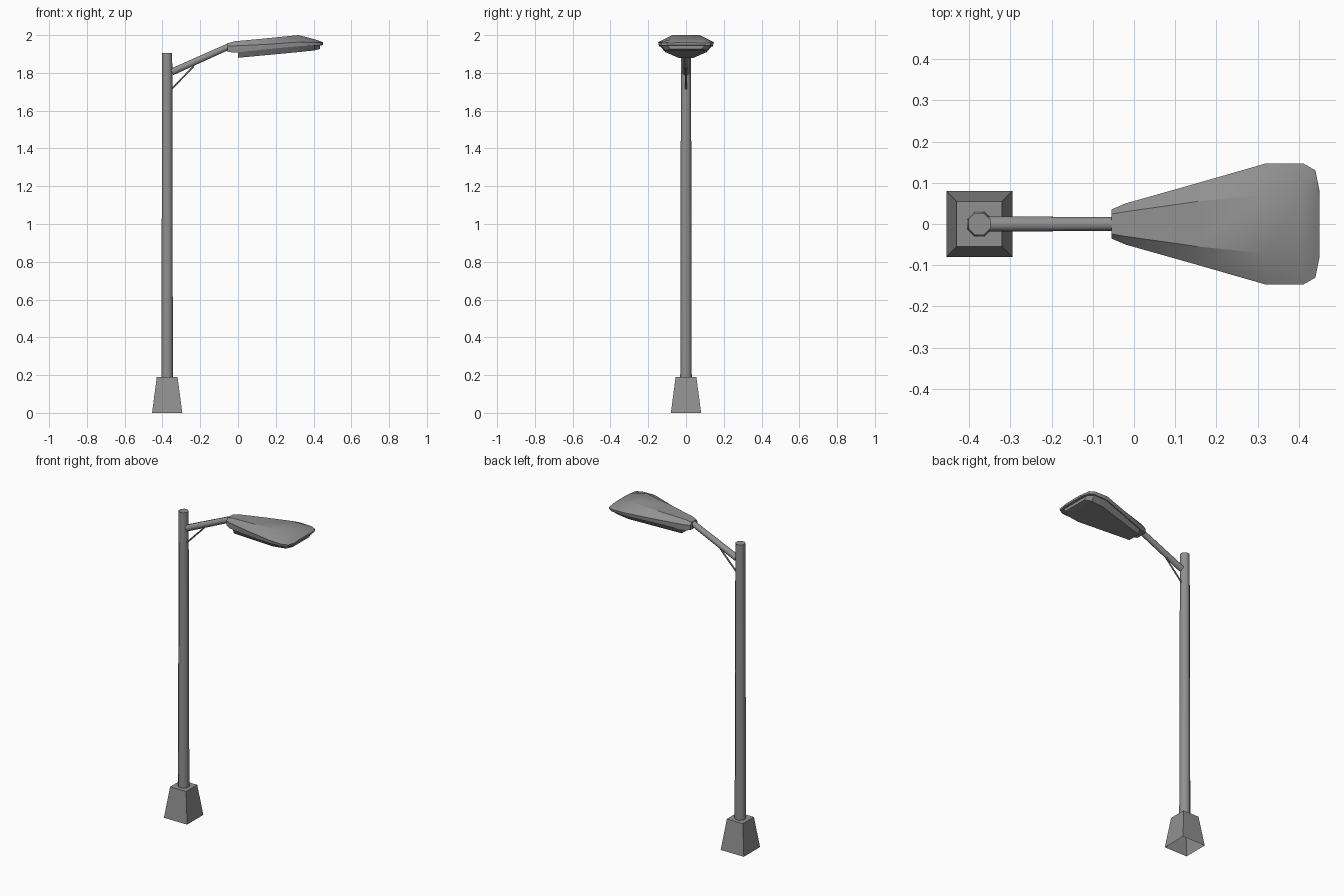
import bpy, bmesh, math
from mathutils import Vector, Matrix

if "Cube" in bpy.data.objects:
    bpy.data.objects.remove(bpy.data.objects["Cube"])

grey = bpy.data.materials.new("dark_grey_metal")
grey.diffuse_color = (0.28, 0.28, 0.28, 1)
grey.use_nodes = True
grey.node_tree.nodes["Principled BSDF"].inputs["Base Color"].default_value = grey.diffuse_color


def finish(name, bm, angle=30):
    bmesh.ops.recalc_face_normals(bm, faces=bm.faces)
    me = bpy.data.meshes.new(name)
    bm.to_mesh(me)
    bm.free()
    me.materials.append(grey)
    ob = bpy.data.objects.new(name, me)
    bpy.context.collection.objects.link(ob)
    if angle:
        bpy.ops.object.select_all(action='DESELECT')
        ob.select_set(True)
        bpy.context.view_layer.objects.active = ob
        bpy.ops.object.shade_smooth_by_angle(angle=math.radians(angle))
    return ob


def rod(name, a, b, r1, r2, sides, angle=50):
    """Tapered prism from point a to point b."""
    a, b = Vector(a), Vector(b)
    d = b - a
    rot = d.to_track_quat('Z', 'Y').to_matrix().to_4x4()
    spin = Matrix.Rotation(math.pi / sides, 4, 'Z')
    bm = bmesh.new()
    bmesh.ops.create_cone(bm, cap_ends=True, segments=sides, radius1=r1, radius2=r2,
                          depth=d.length, matrix=Matrix.Translation((a + b) / 2) @ rot @ spin)
    return finish(name, bm, angle)


def loft(name, sections):
    """Skin closed loops, each (x, half profile of (y, z) from top to bottom)."""
    bm = bmesh.new()
    rings = []
    for x, half in sections:
        pts = half + [(-y, z) for y, z in reversed(half)]
        rings.append([bm.verts.new((x, y, z)) for y, z in pts])
    for r, s in zip(rings, rings[1:]):
        for i in range(len(r)):
            j = (i + 1) % len(r)
            bm.faces.new((r[i], r[j], s[j], s[i]))
    bm.faces.new(rings[0])
    bm.faces.new(rings[-1])
    return finish(name, bm)


PX = -0.375

# Tapered square foot, open underneath
bm = bmesh.new()
bmesh.ops.create_cone(bm, cap_ends=True, segments=4, radius1=0.08 * math.sqrt(2),
                      radius2=0.055 * math.sqrt(2), depth=0.19,
                      matrix=Matrix.Translation((PX, 0, 0.095)) @ Matrix.Rotation(math.pi / 4, 4, 'Z'))
bottom = min(bm.faces, key=lambda f: f.calc_center_median().z)
bmesh.ops.delete(bm, geom=[bottom], context='FACES_ONLY')
finish("base", bm, 0)

# Octagonal pole, arm and thin brace
rod("pole", (PX, 0, 0.185), (PX, 0, 1.905), 0.033, 0.029, 8)
rod("arm", (-0.350, 0, 1.805), (-0.04, 0, 1.944), 0.02, 0.018, 8)
rod("brace", (-0.352, 0, 1.714), (-0.235, 0, 1.835), 0.005, 0.005, 6)

# Lamp housing: x, rim half width, ridge half width, top z, rim upper z, rim lower z
housing = [
    (-0.055, 0.035, 0.024, 1.957, 1.941, 1.912),
    (-0.020, 0.050, 0.030, 1.967, 1.943, 1.907),
    (0.150, 0.098, 0.054, 1.983, 1.951, 1.925),
    (0.320, 0.147, 0.072, 2.000, 1.963, 1.941),
    (0.410, 0.147, 0.080, 1.977, 1.961, 1.945),
    (0.440, 0.130, 0.075, 1.966, 1.960, 1.945),
    (0.450, 0.080, 0.050, 1.961, 1.957, 1.948),
]
loft("lamp_housing", [(x, [(a, zt), (w, zu), (w * 0.97, zl)])
                      for x, w, a, zt, zu, zl in housing])

# Lens below the housing: x, half width, upper z, lower z
lens = [
    (0.000, 0.052, 1.914, 1.880),
    (0.320, 0.140, 1.944, 1.910),
    (0.405, 0.138, 1.948, 1.919),
    (0.435, 0.105, 1.950, 1.927),
]
loft("lamp_lens", [(x, [(w, zu), (w * 0.78, zl)]) for x, w, zu, zl in lens])
